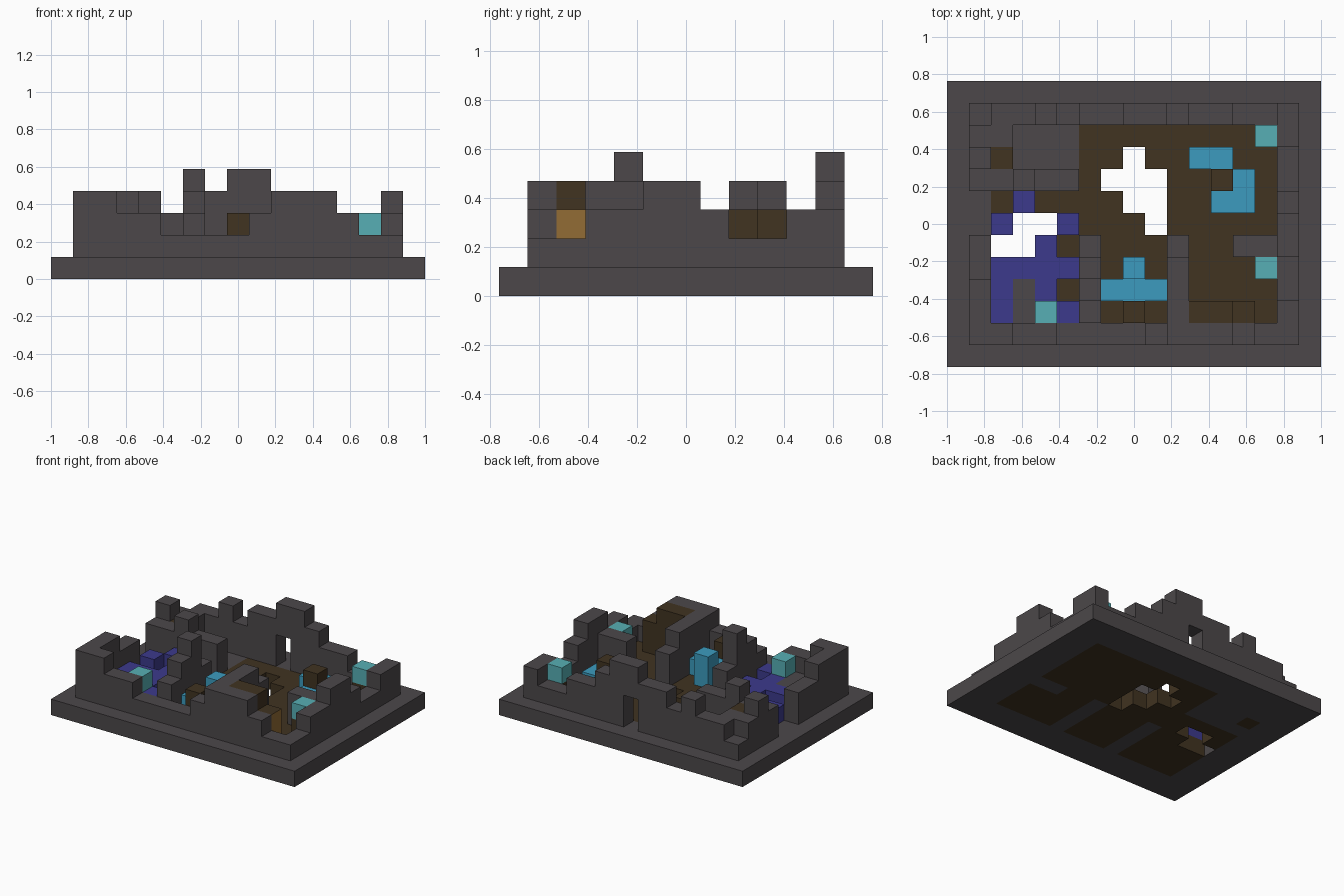
import bpy
import bmesh
from mathutils import Vector

if "Cube" in bpy.data.objects:
    bpy.data.objects.remove(bpy.data.objects["Cube"], do_unlink=True)

COLS, ROWS = 17, 13
U = 2 / COLS


def material(name, color):
    m = bpy.data.materials.new(name)
    m.use_nodes = True
    m.diffuse_color = (*color, 1)
    m.node_tree.nodes["Principled BSDF"].inputs["Base Color"].default_value = (*color, 1)
    return m


STONE = material("stone_grey", (0.072, 0.064, 0.068))
WOOD = material("dark_wood", (0.052, 0.033, 0.015))
BLUE = material("bright_blue", (0.045, 0.33, 0.52))
TEAL = material("pale_teal", (0.095, 0.43, 0.46))
PURPLE = material("deep_purple", (0.045, 0.042, 0.265))
TAN = material("tan_wood", (0.29, 0.15, 0.035))

# Ruin floor plan, back row first: # stone, w wood floor, . hole, p purple slab,
# b blue seat, l lamp, t table, k cupboard, c chest, s loose stone
PLAN = [
    "#################",
    "#################",
    "######wwwwwwwwl##",
    "##t###ww.wwbbww##",
    "######w...wwtbw##",
    "##wpwwww..wwbbw##",
    "##p..pwww.wwwww##",
    "##..pw#www#ww####",
    "##pppp#wbw#wwwl##",
    "##pspw#bbb#wwww##",
    "##pslp#wtw#kkcw##",
    "#################",
    "#################",
]


def cells(letters):
    return [(c, r) for r in range(ROWS) for c in range(COLS) if PLAN[r][c] in letters]


def column(spots, low, high):
    return {(c, r, h) for c, r in spots for h in range(low, high)}


def part(name, voxels, mat):
    """Join unit blocks into one clean shell, leaving out the inner faces."""
    bm = bmesh.new()
    axes = [Vector(a) for a in ((1, 0, 0), (0, 1, 0), (0, 0, 1))]
    for c, r, h in sorted(voxels):
        centre = Vector((c - COLS / 2 + 0.5, ROWS / 2 - r - 0.5, h + 0.5))
        for i in range(3):
            for s in (-1, 1):
                n = axes[i] * s
                if (c + int(n.x), r - int(n.y), h + int(n.z)) in voxels:
                    continue
                a, b = axes[(i + 1) % 3] * s, axes[(i + 2) % 3]
                ring = (-a - b, a - b, a + b, b - a)
                bm.faces.new([bm.verts.new((centre + (n + k) / 2) * U) for k in ring])
    bmesh.ops.remove_doubles(bm, verts=bm.verts, dist=U / 100)
    bmesh.ops.dissolve_limit(bm, angle_limit=0.01, verts=bm.verts, edges=bm.edges)
    mesh = bpy.data.meshes.new(name)
    bm.to_mesh(mesh)
    bm.free()
    mesh.materials.append(mat)
    obj = bpy.data.objects.new(name, mesh)
    bpy.context.collection.objects.link(obj)
    return obj


def wall(start, step, profile):
    """A run of columns whose heights are read from a string."""
    blocks = set()
    for i, top in enumerate(profile):
        spot = (start[0] + step[0] * i, start[1] + step[1] * i)
        blocks |= column([spot], 1, int(top))
    return blocks


EAST, SOUTH = (1, 0), (0, 1)

# Ground: stone slab with wooden room floors let into it
part("stone_base", column(cells("#"), 0, 1), STONE)
part("wood_floor", column(cells("wpblstkc"), 0, 1), WOOD)

# Broken outer walls, with a doorway at the back
back = wall((1, 1), EAST, "233434455433223")
doorway = column([(8, 1)], 1, 3)
part("back_wall", back - doorway, STONE)
part("front_wall", wall((1, 11), EAST, "443322223444322"), STONE)
part("left_wall", wall((1, 2), SOUTH, "343113344"), STONE)
part("right_wall", wall((15, 2), SOUTH, "322344332"), STONE)

# Inner walls
part("bedroom_wall", wall((2, 4), EAST, "3433"), STONE)
part("bedroom_corner", column([(2, 2)], 1, 3), STONE)
part("left_partition", wall((6, 7), SOUTH, "3543"), STONE)
part("right_partition", wall((10, 7), SOUTH, "3444"), STONE)
part("side_partition", wall((13, 7), EAST, "33"), STONE)

# Furnishings
part("loose_stone", column(cells("s"), 1, 2), STONE)
part("purple_slabs", column(cells("p"), 1, 2), PURPLE)
part("blue_seats", column(cells("b"), 1, 2) | column([(8, 8)], 2, 3), BLUE)
part("lamp_stands", column(cells("l"), 1, 2), WOOD)
part("lamps", column(cells("l"), 2, 3), TEAL)
part("tables", column(cells("t"), 1, 3), WOOD)
part("cupboard", column(cells("k"), 1, 4), WOOD)

# Chest with a tan end panel
chest = part("chest", column(cells("c"), 1, 3), WOOD)
chest.data.materials.append(TAN)
for face in chest.data.polygons:
    if face.normal.x > 0.5:
        face.material_index = 1
